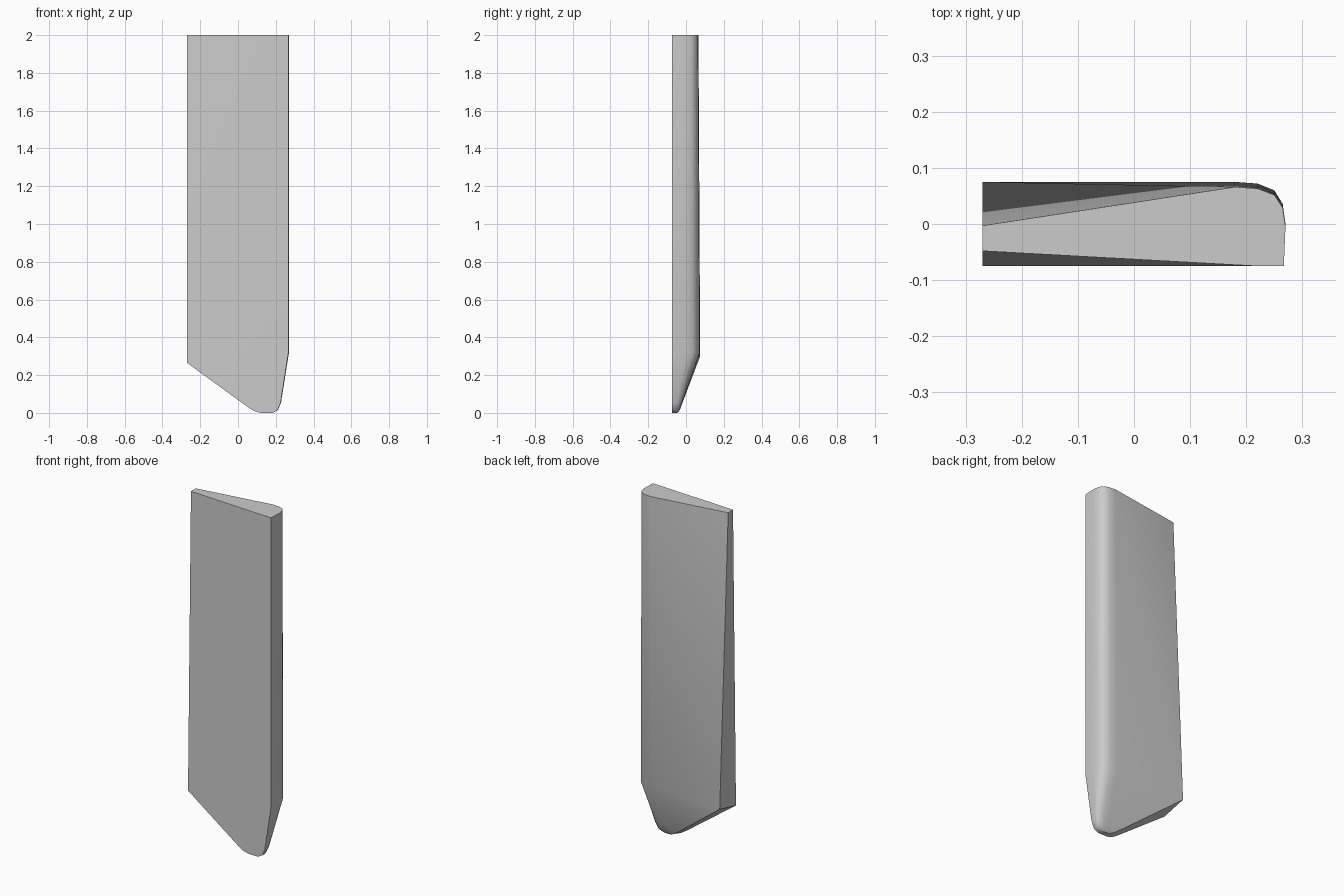
import bpy
import bmesh

cube = bpy.data.objects.get("Cube")
if cube:
    bpy.data.objects.remove(cube, do_unlink=True)

grey = bpy.data.materials.new("light grey")
grey.use_nodes = True
GREY = (0.6, 0.6, 0.6, 1)
grey.diffuse_color = GREY
grey.node_tree.nodes["Principled BSDF"].inputs["Base Color"].default_value = GREY

FRONT = -0.075
# Rounded edge profile: (inset from the right side, depth as share of thickness)
ROUND = [(0.05, 0), (0.003, 0), (0, 0.5), (0.005, 0.74), (0.02, 0.9), (0.05, 0.98), (0.09, 1)]


def ring(bm, front_left, back_left, right, back, z, inset=1):
    """Cross-section: left front corner, rounded right edge, left back corner."""
    pts = [front_left]
    pts += [(right - i * inset, FRONT + d * (back - FRONT), z) for i, d in ROUND]
    pts.append(back_left)
    return [bm.verts.new(p) for p in pts]


bm = bmesh.new()
rings = [
    # twisted top end
    ring(bm, (-0.27, -0.048, 2), (-0.27, -0.003, 2), 0.27, 0.066, 2),
    # start of the tapered tip
    ring(bm, (-0.27, FRONT, 0.265), (-0.27, 0.075, 0.30), 0.27, 0.075, 0.32),
    # tip, rounded off towards the bottom
    ring(bm, (0.05, FRONT, 0.032), (0.06, -0.022, 0.045), 0.228, -0.02, 0.055, 0.8),
    ring(bm, (0.085, FRONT, 0.01), (0.10, -0.032, 0.016), 0.212, -0.032, 0.016, 0.7),
    ring(bm, (0.12, FRONT, 0.0), (0.13, -0.045, 0.0), 0.185, -0.045, 0.0, 0.4),
]

n = len(rings[0])
for level, (up, low) in enumerate(zip(rings, rings[1:])):
    for i in range(n):
        j = (i + 1) % n
        if level == 0 and i == 0:
            # twisted front panel
            bm.faces.new((up[i], low[i], up[j]))
            bm.faces.new((up[j], low[i], low[j]))
        elif level == 0 and i == n - 2:
            # twisted back panel
            bm.faces.new((up[i], low[j], up[j]))
            bm.faces.new((up[i], low[i], low[j]))
        else:
            bm.faces.new((up[i], low[i], low[j], up[j]))
bm.faces.new(rings[0])
bm.faces.new(rings[-1][::-1])
bmesh.ops.recalc_face_normals(bm, faces=bm.faces)

mesh = bpy.data.meshes.new("blade_panel")
bm.to_mesh(mesh)
bm.free()
mesh.materials.append(grey)
panel = bpy.data.objects.new("blade_panel", mesh)
bpy.context.collection.objects.link(panel)

bpy.ops.object.select_all(action='DESELECT')
panel.select_set(True)
bpy.context.view_layer.objects.active = panel
bpy.ops.object.shade_smooth_by_angle(angle=0.65)
